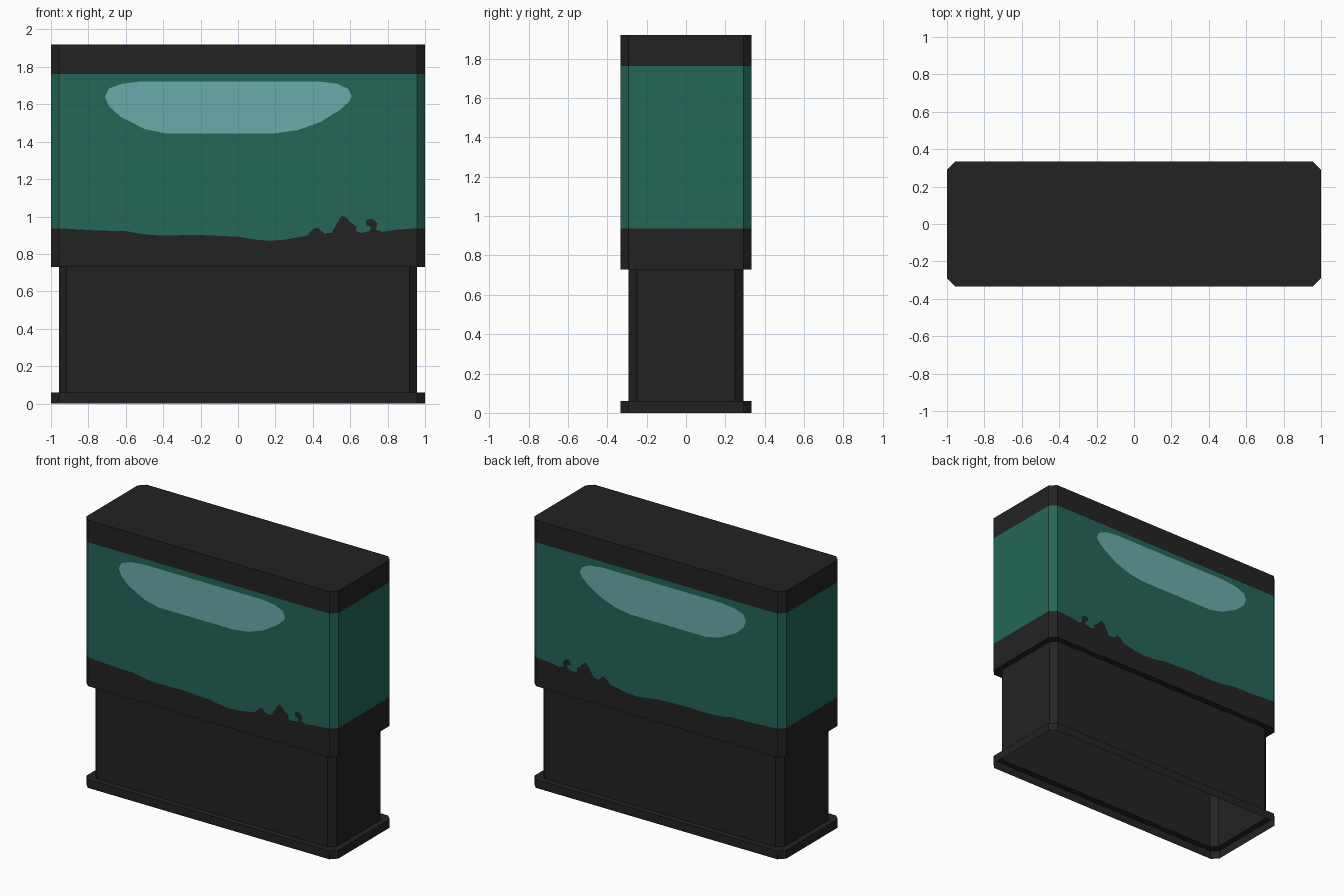
import bpy

if "Cube" in bpy.data.objects:
    bpy.data.objects.remove(bpy.data.objects["Cube"])

W, D, C = 1.0, 0.333, 0.042      # half width, half depth, corner chamfer
Z_STEP, Z_BED, Z_HOOD, Z_TOP = 0.73, 0.937, 1.762, 1.92


def material(name, rgb):
    m = bpy.data.materials.new(name)
    m.diffuse_color = (*rgb, 1)
    m.use_nodes = True
    m.node_tree.nodes["Principled BSDF"].inputs["Base Color"].default_value = m.diffuse_color
    return m


black = material("black", (0.0165, 0.0165, 0.0165))
green = material("green glass", (0.018, 0.132, 0.097))
shine = material("pale shine", (0.147, 0.41, 0.41))


def octagon(inset, z):
    """Chamfered rectangle, anticlockwise seen from above."""
    w, d = W - inset, D - inset
    return [(w - C, -d, z), (w, -d + C, z), (w, d - C, z), (w - C, d, z),
            (-w + C, d, z), (-w, d - C, z), (-w, -d + C, z), (-w + C, -d, z)]


def add_object(name, verts, faces, mat):
    me = bpy.data.meshes.new(name)
    me.from_pydata(verts, [], faces)
    me.materials.append(mat)
    ob = bpy.data.objects.new(name, me)
    bpy.context.collection.objects.link(ob)
    return ob


def shell(name, sections, mat, cap=False, skip_long=False):
    """Loft chamfered sections (inset, z); optionally leave front and back open."""
    verts, faces = [], []
    for inset, z in sections:
        verts += octagon(inset, z)
    for s in range(len(sections) - 1):
        for i in range(8):
            if skip_long and i in (3, 7):
                continue
            j = (i + 1) % 8
            a, b = s * 8, s * 8 + 8
            faces.append((a + i, a + j, b + j, b + i))
    if cap:
        n = len(verts)
        faces.append(tuple(range(n - 8, n)))
    return add_object(name, verts, faces, mat)


def panels(name, outline, mat, lift=0.0):
    """Same flat outline (x, z), anticlockwise from the front, on front and back."""
    n, y = len(outline), D + lift
    verts = [(x, -y, z) for x, z in outline] + [(x, y, z) for x, z in outline]
    faces = [tuple(range(n)), tuple(range(2 * n - 1, n - 1, -1))]
    return add_object(name, verts, faces, mat)


# Open-bottomed stand: plinth with its flange, cabinet, and overhang under the tank
shell("plinth", [(0, 0), (0, 0.06), (C, 0.06)], black)
shell("cabinet", [(C, 0.06), (C, Z_STEP)], black)
shell("tank_underside", [(C, Z_STEP), (0, Z_STEP)], black)

# Tank ends and corners, and the closed hood
shell("bed_ends", [(0, Z_STEP), (0, Z_BED)], black, skip_long=True)
shell("glass_ends", [(0, Z_BED), (0, Z_HOOD)], green, skip_long=True)
shell("hood", [(0, Z_HOOD), (0, Z_TOP)], black, cap=True)

# Wavy bed line with small mounds and a curl near the right end
e = W - C
bed = [(-e, Z_BED), (-.75, .925), (-.6, .922), (-.5, .904), (-.4, .898),
       (-.22, .902), (0, .892), (.1, .876), (.17, .87), (.25, .876),
       (.37, .898), (.4, .932), (.425, .942), (.46, .91), (.5, .912),
       (.53, .965), (.555, 1.002), (.575, 1.0), (.605, .965), (.635, .945),
       (.63, .922), (.66, .912), (.705, .922), (.712, .942), (.684, .955),
       (.686, .984), (.72, .988), (.745, .962), (.737, .93), (.77, .918),
       (.85, .93), (e, Z_BED)]
panels("bed_faces", [(-e, Z_STEP), (e, Z_STEP)] + bed[::-1], black)
panels("glass_faces", bed + [(e, Z_HOOD), (-e, Z_HOOD)], green)

# Rounded reflection on both long panes
glint = [(-.39, 1.445), (.2, 1.445), (.32, 1.462), (.44, 1.505), (.545, 1.57),
         (.595, 1.615), (.608, 1.645), (.59, 1.682), (.53, 1.71), (.43, 1.722),
         (-.52, 1.722), (-.62, 1.71), (-.69, 1.685), (-.711, 1.64),
         (-.69, 1.59), (-.63, 1.535), (-.5, 1.468)]
panels("glass_reflections", glint, shine, lift=0.002)
